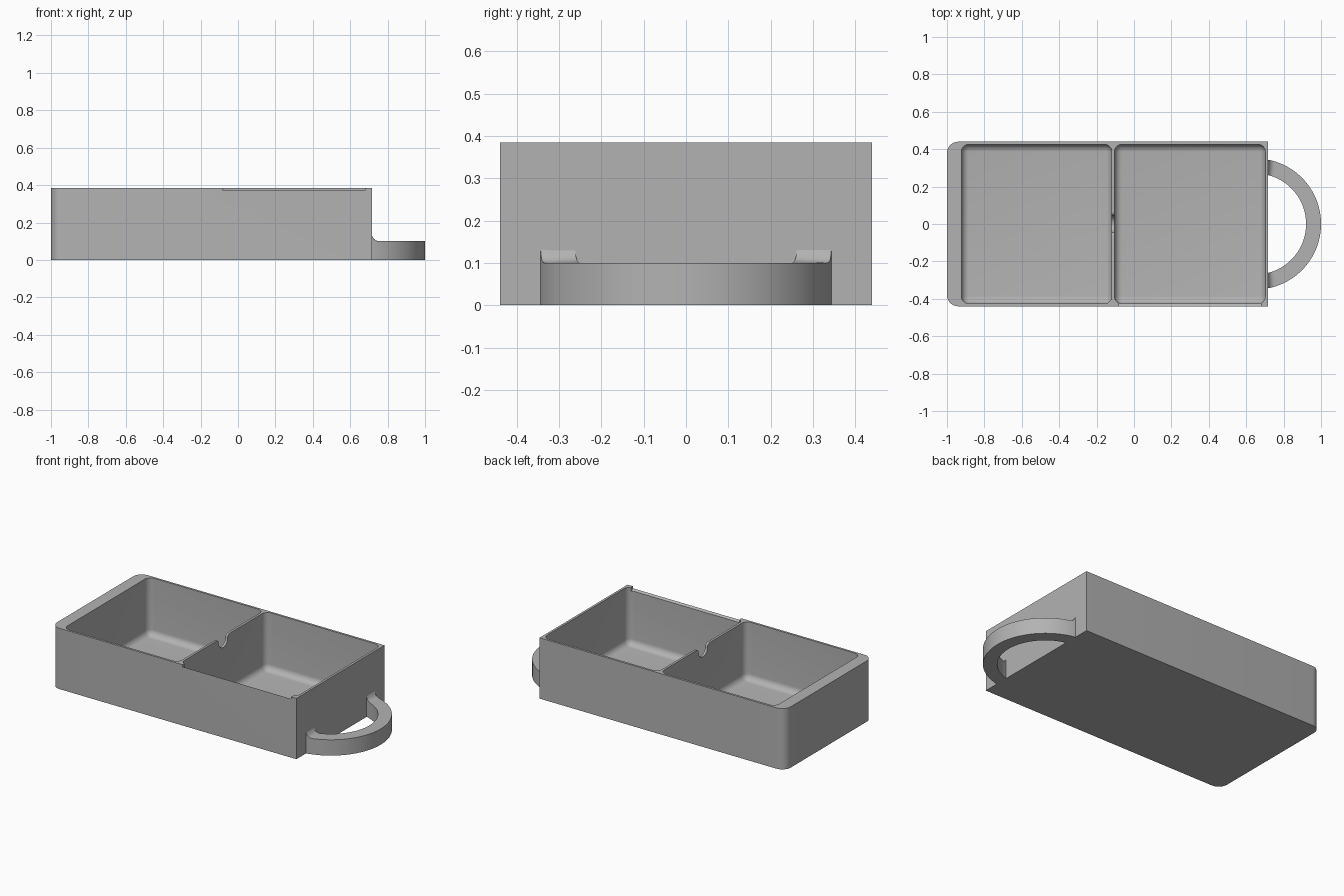
import bpy, bmesh, math
from mathutils import Vector

if "Cube" in bpy.data.objects:
    bpy.data.objects.remove(bpy.data.objects["Cube"], do_unlink=True)

GREY = (0.45, 0.45, 0.45, 1)
mat = bpy.data.materials.new("plain grey")
mat.use_nodes = True
mat.diffuse_color = GREY
mat.node_tree.nodes["Principled BSDF"].inputs["Base Color"].default_value = GREY

HEIGHT, HALF_Y, END_X = 0.385, 0.44, 0.717


def finish(bm, name):
    bmesh.ops.recalc_face_normals(bm, faces=bm.faces[:])
    mesh = bpy.data.meshes.new(name)
    bm.to_mesh(mesh)
    bm.free()
    mesh.materials.append(mat)
    obj = bpy.data.objects.new(name, mesh)
    bpy.context.collection.objects.link(obj)
    return obj


def block(name, lo, hi, radius, rule):
    """Box between two corners; edges whose midpoint and direction pass the rule are rounded."""
    lo, hi = Vector(lo), Vector(hi)
    bm = bmesh.new()
    bmesh.ops.create_cube(bm, size=1)
    for v in bm.verts:
        v.co = Vector([lo[i] + (v.co[i] + 0.5) * (hi[i] - lo[i]) for i in range(3)])
    mid = (lo + hi) / 2
    edges = []
    for e in bm.edges:
        a, b = (v.co for v in e.verts)
        if rule((a + b) / 2 - mid, (a - b).normalized()):
            edges.append(e)
    bmesh.ops.bevel(bm, geom=edges, offset=radius, segments=8, profile=0.5, affect='EDGES')
    return finish(bm, name)


def prism(name, profile, x0, x1):
    """Extrude a (y, z) profile along x."""
    bm = bmesh.new()
    face = bm.faces.new([bm.verts.new((x0, y, z)) for y, z in profile])
    ext = bmesh.ops.extrude_face_region(bm, geom=[face])["geom"]
    bmesh.ops.translate(bm, vec=(x1 - x0, 0, 0),
                        verts=[g for g in ext if isinstance(g, bmesh.types.BMVert)])
    return finish(bm, name)


def select(obj):
    bpy.ops.object.select_all(action='DESELECT')
    obj.select_set(True)
    bpy.context.view_layer.objects.active = obj


def cut(target, cutter):
    cutter.hide_render = True
    mod = target.modifiers.new("cut", 'BOOLEAN')
    mod.operation, mod.solver, mod.object = 'DIFFERENCE', 'EXACT', cutter
    select(target)
    bpy.ops.object.modifier_apply(modifier=mod.name)
    bpy.data.objects.remove(cutter, do_unlink=True)


# Tray body, rounded only on the two upright corners away from the handle
tray = block("tray", (-1, -HALF_Y, 0), (END_X, HALF_Y, HEIGHT), 0.06,
             lambda m, d: abs(d.z) > 0.9 and m.x < 0)

# Two compartments with rounded corners and floor edges
for x0, x1 in ((-0.923, -0.119), (-0.104, 0.702)):
    cut(tray, block("compartment_cutter", (x0, -0.426, 0.02), (x1, 0.426, 0.5), 0.04,
                    lambda m, d: abs(d.z) > 0.9 or m.z < -0.1))

# Finger notch in the divider: round bottom with flared lips
R, FLARE = 0.045, 0.02
notch = [(-R - FLARE, 0.45), (-R - FLARE, HEIGHT)]
notch += [(-R - FLARE + FLARE * math.sin(t), HEIGHT - FLARE + FLARE * math.cos(t))
          for t in (math.pi * i / 12 for i in range(1, 7))]
notch += [(-R * math.cos(t), HEIGHT - FLARE - R * math.sin(t))
          for t in (math.pi * i / 16 for i in range(1, 9))]
notch += [(-y, z) for y, z in reversed(notch[:-1])]
cut(tray, prism("notch_cutter", notch, -0.15, -0.08))

# Shallow sloped lip on the front wall of the compartment beside the handle
lip = [(-0.46, 0.385), (-0.4, 0.345), (-0.4, 0.45), (-0.46, 0.45)]
cut(tray, prism("lip_cutter", lip, -0.08, 0.68))

# Half-ring handle whose top sweeps up into the end wall
CX, OUTER, INNER, TOP, FILLET = 0.65, 0.35, 0.27, 0.1, 0.035


def top_height(x):
    d = min(max(x - END_X, 0), FILLET)
    return TOP + FILLET - math.sqrt(FILLET ** 2 - (FILLET - d) ** 2)


bm = bmesh.new()
rings = []
STEPS = 96
for i in range(STEPS + 1):
    s = 2 * i / STEPS - 1
    ring = []
    for r in (OUTER, INNER):
        a = s * math.acos((END_X - CX - 0.002) / r)
        x, y = CX + r * math.cos(a), r * math.sin(a)
        pair = [bm.verts.new((x, y, 0)), bm.verts.new((x, y, top_height(x)))]
        ring += pair if r == OUTER else pair[::-1]
    rings.append(ring)
for a, b in zip(rings, rings[1:]):
    for k in range(4):
        n = (k + 1) % 4
        bm.faces.new((a[k], a[n], b[n], b[k]))
bm.faces.new(rings[0])
bm.faces.new(rings[-1])
handle = finish(bm, "handle")

for obj in (tray, handle):
    select(obj)
    bpy.ops.object.shade_smooth_by_angle(angle=math.radians(30))
